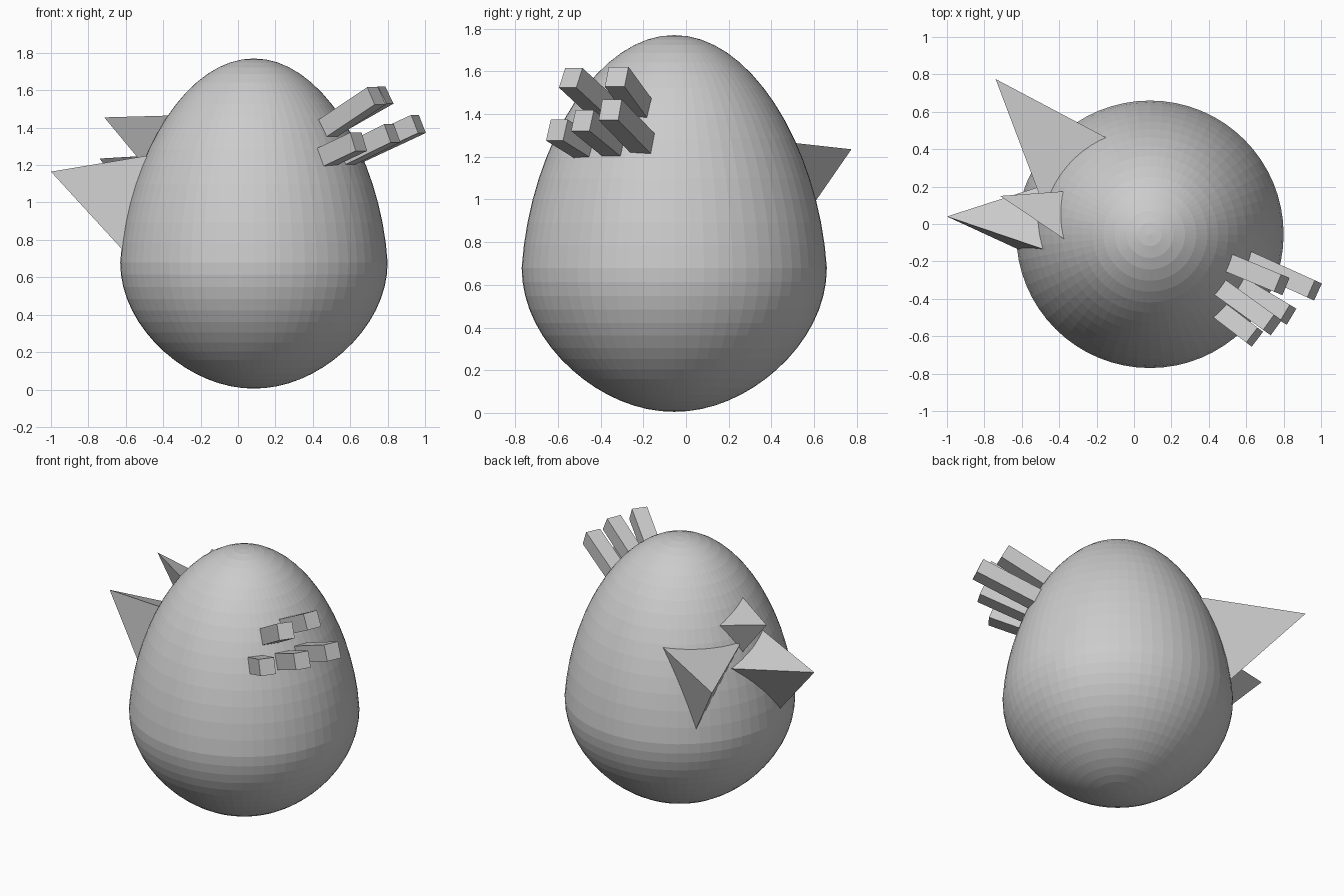
import bpy, bmesh, math
from mathutils import Vector, Matrix

if "Cube" in bpy.data.objects:
    bpy.data.objects.remove(bpy.data.objects["Cube"])

CX, CY = 0.085, -0.055            # egg axis
R, ZMID, ZTOP, ZBOT = 0.715, 0.68, 1.77, 0.005


def make_object(name, bm):
    bmesh.ops.recalc_face_normals(bm, faces=bm.faces)
    mesh = bpy.data.meshes.new(name)
    bm.to_mesh(mesh)
    bm.free()
    obj = bpy.data.objects.new(name, mesh)
    bpy.context.collection.objects.link(obj)
    return obj


# Egg body: a UV sphere reshaped to a tapered egg profile, flat faces
bm = bmesh.new()
bmesh.ops.create_uvsphere(bm, u_segments=64, v_segments=32, radius=1)
for v in bm.verts:
    t = v.co.z
    taper = 1 - 0.1 * t if t > 0 else 1 - 0.1 * t * t
    z = ZMID + t * ((ZTOP - ZMID) if t > 0 else (ZMID - ZBOT))
    v.co = (CX + v.co.x * R * taper, CY + v.co.y * R * taper, z)
make_object("egg_body", bm)


# Spikes: three-sided pyramids, edges run on a little below the shell
def spike(name, apex, corners):
    bm = bmesh.new()
    tip = Vector(apex)
    top = bm.verts.new(tip)
    base = [bm.verts.new(tip + (Vector(c) - tip) * 1.12) for c in corners]
    bm.faces.new(base)
    for i in range(3):
        bm.faces.new((top, base[i], base[(i + 1) % 3]))
    make_object(name, bm)


spike("spike_side", (-1.0, 0.04, 1.165),
      [(-0.485, -0.135, 1.25), (-0.62, -0.135, 0.75), (-0.52, 0.195, 1.12)])
spike("spike_top", (-0.715, 0.15, 1.455),
      [(-0.36, -0.09, 1.465), (-0.37, 0.175, 1.37), (-0.495, 0.095, 1.19)])
spike("spike_back", (-0.74, 0.775, 1.235),
      [(-0.145, 0.46, 1.27), (-0.475, 0.075, 1.25), (-0.40, 0.46, 0.78)])


# Bars: square pegs fanning out of the shell, given by axis start and end
def bar(name, start, end, width=0.1, height=0.105):
    a, b = Vector(start), Vector(end)
    d = b - a
    side = Vector((0, 0, 1)).cross(d).normalized()
    rot = Matrix((d.normalized(), side, d.cross(side).normalized())).transposed()
    bm = bmesh.new()
    bmesh.ops.create_cube(bm, size=1)
    for v in bm.verts:
        p = Vector((v.co.x * d.length, v.co.y * width, v.co.z * height))
        v.co = (a + b) / 2 + rot @ p
    make_object(name, bm)


bars = [
    ("upper_bar_1", (0.50, -0.205, 1.41), (0.79, -0.325, 1.575)),
    ("upper_bar_2", (0.455, -0.335, 1.38), (0.74, -0.54, 1.57)),
    ("lower_bar_1", (0.60, -0.19, 1.25), (0.965, -0.355, 1.42)),
    ("lower_bar_2", (0.55, -0.32, 1.235), (0.825, -0.485, 1.37)),
    ("lower_bar_3", (0.455, -0.46, 1.235), (0.645, -0.605, 1.325)),
]
for b in bars:
    bar(*b)
